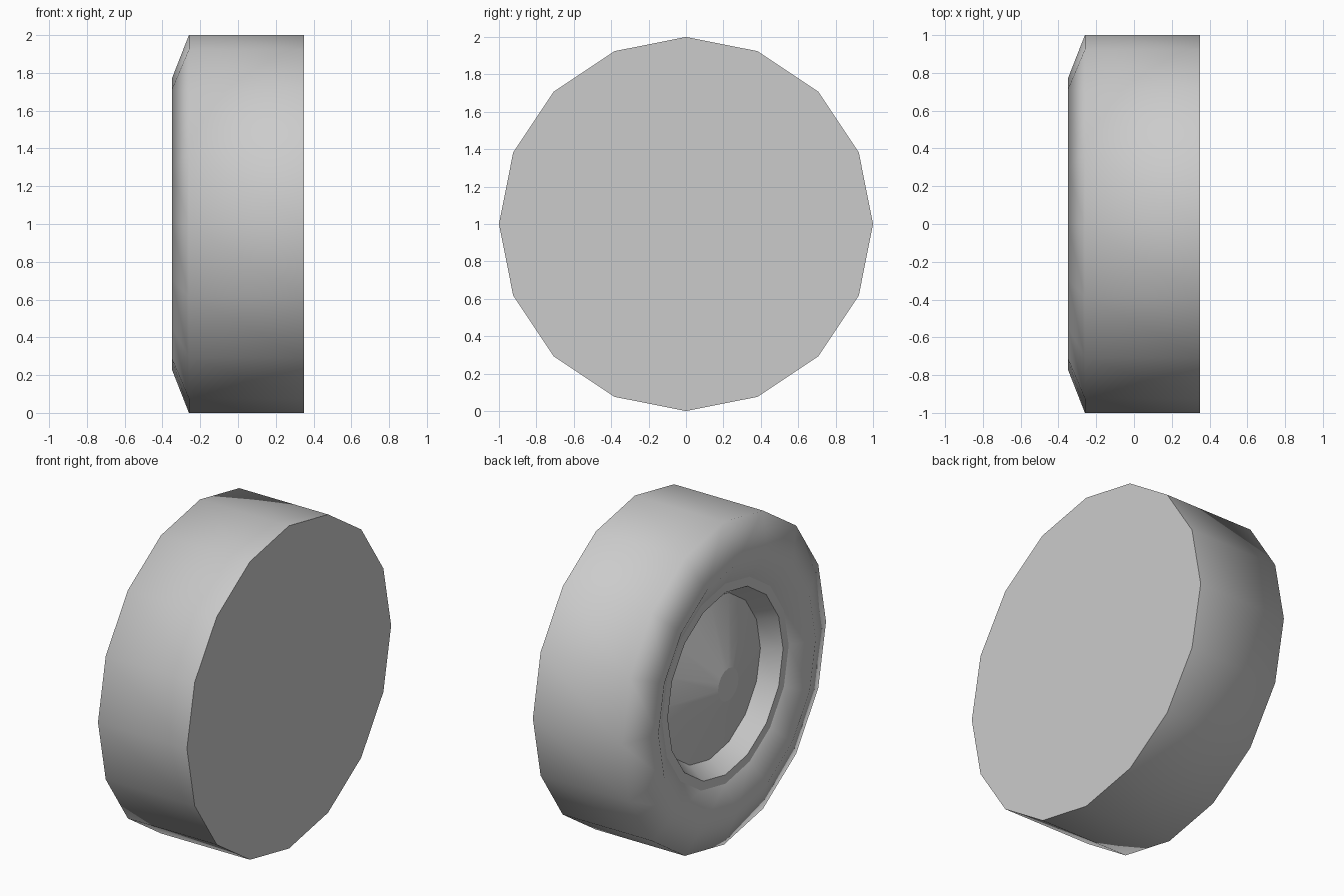
import bpy, bmesh, math

if "Cube" in bpy.data.objects:
    bpy.data.objects.remove(bpy.data.objects["Cube"])

SIDES = 16


def lathe(name, profile, sharp_rings=(), cap_start=False, cap_end=False):
    """Spin (x, radius) points about the wheel axle at z = 1."""
    bm = bmesh.new()
    rings = []
    for x, r in profile:
        rings.append([bm.verts.new((x, r * math.sin(2 * math.pi * i / SIDES),
                                    1 + r * math.cos(2 * math.pi * i / SIDES)))
                      for i in range(SIDES)])
    for a, b in zip(rings, rings[1:]):
        for i in range(SIDES):
            j = (i + 1) % SIDES
            bm.faces.new((a[i], b[i], b[j], a[j])).smooth = True
    if cap_start:
        bm.faces.new(rings[0])
    if cap_end:
        bm.faces.new(rings[-1][::-1])
    for k in sharp_rings:
        ring = rings[k]
        for i in range(SIDES):
            bm.edges.get((ring[i], ring[(i + 1) % SIDES])).smooth = False
    # Profiles run from the inner side outwards: make faces point out
    bm.normal_update()
    cap = max(bm.faces, key=lambda f: abs(f.normal.x))
    want = 1 if cap_start else -1
    if cap.normal.x * want < 0:
        bmesh.ops.reverse_faces(bm, faces=bm.faces[:])
    mesh = bpy.data.meshes.new(name)
    bm.to_mesh(mesh)
    bm.free()
    obj = bpy.data.objects.new(name, mesh)
    bpy.context.collection.objects.link(obj)
    return obj


# Tyre: flat inner face, tread, shoulder and sidewall
lathe("tyre", [(0.35, 1.0), (-0.26, 1.0), (-0.35, 0.77), (-0.27, 0.62)],
      sharp_rings=(0,), cap_start=True)

# Rim: lip, sloping recess wall, conical disc and hub cap
lathe("rim", [(-0.27, 0.62), (-0.27, 0.565), (-0.16, 0.5),
              (-0.29, 0.1)],
      sharp_rings=(1, 2), cap_end=True)
